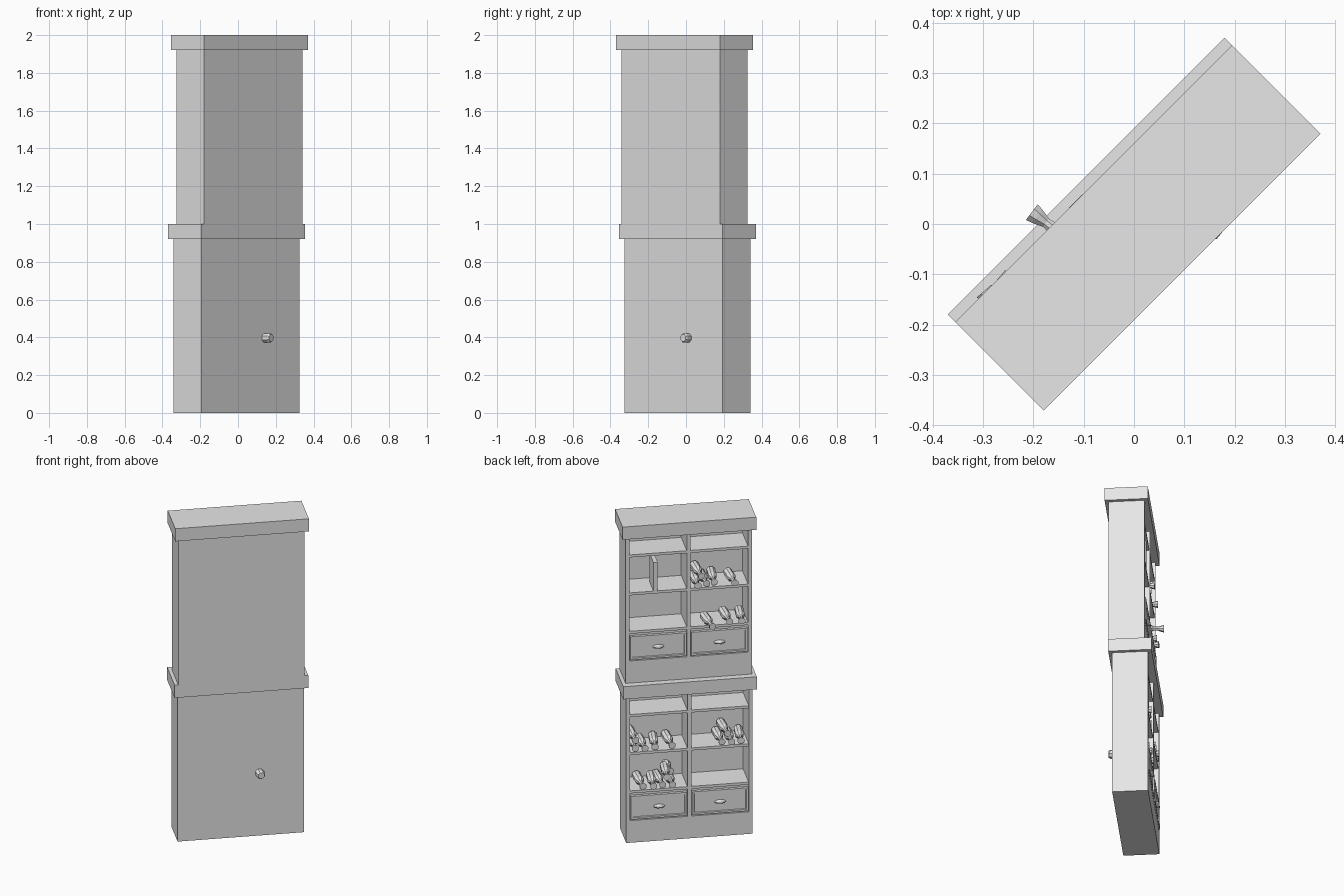
import bpy, bmesh, math
from mathutils import Matrix, Vector

if "Cube" in bpy.data.objects:
    bpy.data.objects.remove(bpy.data.objects["Cube"], do_unlink=True)

grey = bpy.data.materials.new("plain grey")
grey.use_nodes = True
grey.diffuse_color = (0.8, 0.8, 0.8, 1)
grey.node_tree.nodes["Principled BSDF"].inputs["Base Color"].default_value = (0.8, 0.8, 0.8, 1)

# Cabinet frame: x across the open side, y into the cabinet, z up
TURN = Matrix.Rotation(math.radians(-135), 4, 'Z')
HALF, DEPTH, SIDE = 0.368, 0.207, 0.022
OVER = 0.021                      # crown overhang
SHELVES = (0.31, 0.553, 0.793)    # undersides
THICK = 0.016
BAY_MID, BAY_W = 0.178, 0.335     # bay centre and width


def finish(name, bm, place):
    bmesh.ops.recalc_face_normals(bm, faces=bm.faces)
    mesh = bpy.data.meshes.new(name)
    bm.to_mesh(mesh)
    bm.free()
    mesh.materials.append(grey)
    obj = bpy.data.objects.new(name, mesh)
    obj.matrix_world = place
    bpy.context.collection.objects.link(obj)
    return obj


def box(name, place, lo, hi, inset=0):
    """Box between two corners; inset sinks a panel into its front."""
    lo, hi = Vector(lo), Vector(hi)
    bm = bmesh.new()
    size = Matrix.Diagonal(hi - lo).to_4x4()
    bmesh.ops.create_cube(bm, size=1, matrix=Matrix.Translation((lo + hi) / 2) @ size)
    if inset:
        bm.normal_update()
        front = min(bm.faces, key=lambda f: f.calc_center_median().y)
        bmesh.ops.inset_region(bm, faces=[front], thickness=inset)
        bmesh.ops.inset_region(bm, faces=[front], thickness=0.004, depth=-0.007)
    return finish(name, bm, place)


def handle(name, place, x):
    bm = bmesh.new()
    bmesh.ops.create_uvsphere(bm, u_segments=12, v_segments=6, radius=1)
    bmesh.ops.scale(bm, vec=(0.034, 0.014, 0.012), verts=bm.verts)
    bmesh.ops.translate(bm, vec=(x, -0.004, 0.22), verts=bm.verts)
    finish(name, bm, place)


# Bottle profile: distance from mouth, radius
BOTTLE = ((0, 0.021), (0.014, 0.018), (0.035, 0.011), (0.06, 0.013),
          (0.08, 0.026), (0.165, 0.026), (0.175, 0.02))


def bottle(name, place, x, y, z, yaw):
    """Eight-sided bottle lying with its mouth to the front."""
    bm = bmesh.new()
    rings = []
    for dist, r in BOTTLE:
        ring = []
        for i in range(8):
            a = math.tau * (i + 0.5) / 8
            ring.append(bm.verts.new((r * math.cos(a), dist, r * math.sin(a))))
        rings.append(ring)
    for a, b in zip(rings, rings[1:]):
        for i in range(8):
            j = (i + 1) % 8
            bm.faces.new((a[i], a[j], b[j], b[i]))
    bm.faces.new(rings[0])
    bm.faces.new(rings[-1])
    spin = Matrix.Rotation(math.radians(yaw), 4, 'Z')
    finish(name, bm, place @ Matrix.Translation((x, y, z)) @ spin)


def cabinet(label, place):
    # Carcass
    for s, side in ((-1, "left"), (1, "right")):
        edges = sorted((s * HALF, s * (HALF - SIDE)))
        box(f"{label}_{side}_side", place, (edges[0], 0, 0), (edges[1], DEPTH, 0.92))
    box(f"{label}_back_panel", place, (-HALF, DEPTH - 0.02, 0), (HALF, DEPTH, 0.92))
    box(f"{label}_divider", place, (-0.011, 0, 0.14), (0.011, DEPTH, 0.92))
    box(f"{label}_plinth", place, (-HALF, 0, 0), (HALF, DEPTH, 0.14))
    box(f"{label}_crown", place, (-HALF - OVER, -OVER, 0.92),
        (HALF + OVER, DEPTH + OVER, 1))
    # Shelves and drawers in both bays
    for s, side in ((-1, "left"), (1, "right")):
        x0, x1 = s * BAY_MID - BAY_W / 2, s * BAY_MID + BAY_W / 2
        for i, z in enumerate(SHELVES):
            box(f"{label}_{side}_shelf_{i}", place, (x0, 0.004, z),
                (x1, DEPTH - 0.01, z + THICK))
        box(f"{label}_{side}_drawer_case", place, (x0, 0.012, 0.13),
            (x1, DEPTH - 0.01, 0.312))
        box(f"{label}_{side}_drawer", place, (x0 + 0.004, -0.006, 0.148),
            (x1 - 0.004, 0.05, 0.295), inset=0.016)
        handle(f"{label}_{side}_drawer_handle", place, s * BAY_MID)


lower = TURN @ Matrix.Translation((0, -0.1135, 0))
upper = TURN @ Matrix.Translation((0, -0.0925, 1))
cabinet("lower", lower)
cabinet("upper", upper)

# Bottles: shelf number, then (x, mouth depth, stacked row, yaw)
GROUPS = (
    ("lower", lower, 0, ((-0.27, 0, 0, 4), (-0.21, -0.01, 0, -3), (-0.155, 0, 0, 5),
                         (-0.10, -0.01, 0, 0), (-0.13, 0, 1, -4), (-0.095, 0.075, 1, 6))),
    ("lower", lower, 1, ((-0.315, 0, 0, 0), (-0.26, -0.01, 0, 3), (-0.31, 0.01, 1, 4),
                         (-0.20, 0, 0, -5), (-0.10, 0.005, 0, 4),
                         (0.19, 0, 0, 3), (0.245, -0.01, 0, 0), (0.30, 0, 0, -4),
                         (0.225, 0.01, 1, 5))),
    ("upper", upper, 0, ((0.127, -0.068, 0, 8), (0.235, -0.02, 0, 4), (0.305, -0.024, 0, -4))),
    ("upper", upper, 1, ((0.05, -0.022, 0, 0), (0.105, 0, 0, 4), (0.15, 0.01, 0, -3),
                         (0.075, 0.005, 1, 5), (0.265, -0.022, 0, 5))),
)
for label, place, shelf, items in GROUPS:
    for i, (x, y, row, yaw) in enumerate(items):
        z = SHELVES[shelf] + THICK + 0.025 + row * 0.046
        bottle(f"{label}_shelf_{shelf}_bottle_{i}", place, x, y, z, yaw)

# Single upright book
base = SHELVES[1] + THICK
box("upright_book", upper, (-0.205, 0.005, base), (-0.18, 0.13, base + 0.18))
